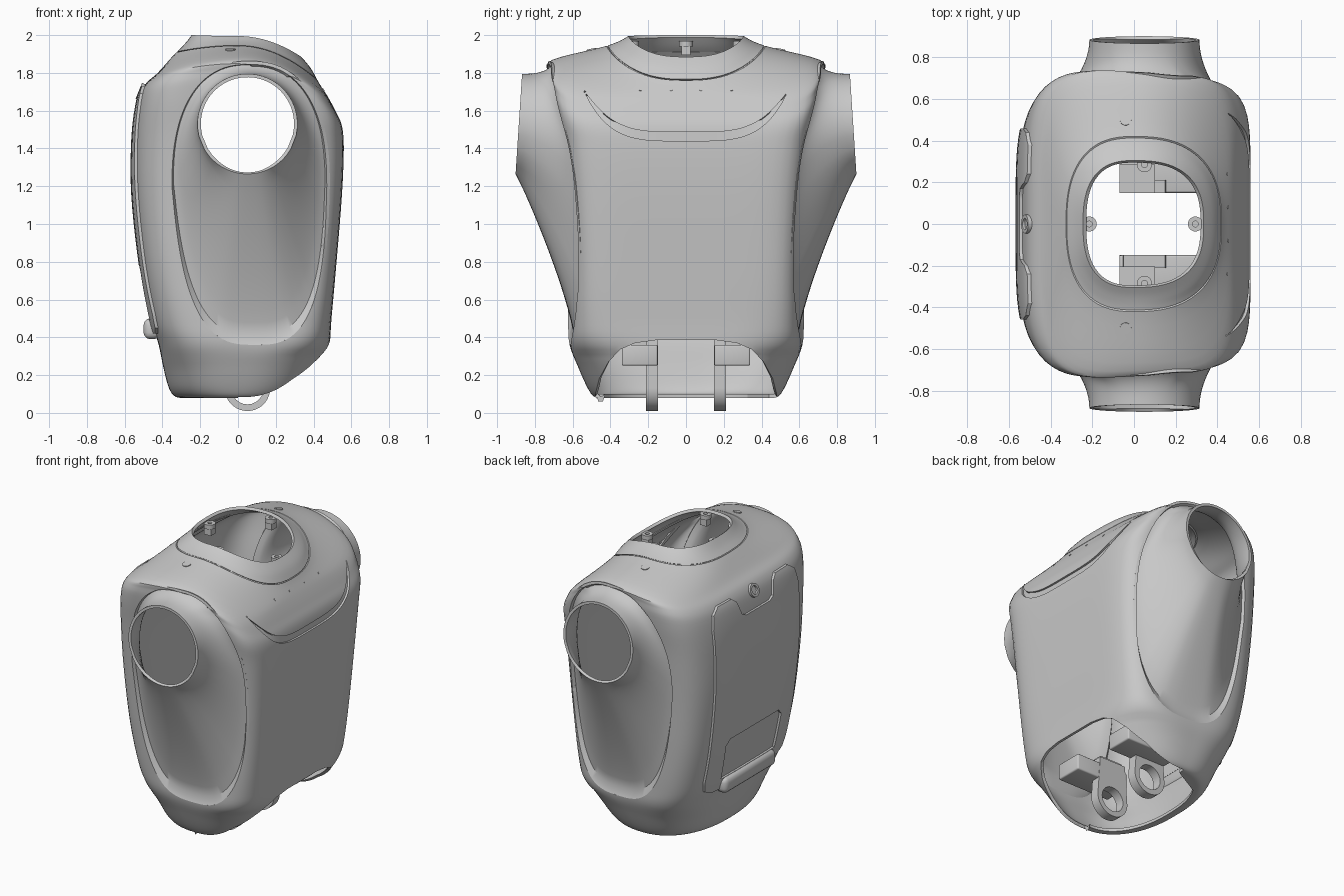
import bpy, bmesh, math
from mathutils import Vector
from mathutils.bvhtree import BVHTree

if "Cube" in bpy.data.objects:
    bpy.data.objects.remove(bpy.data.objects["Cube"])

grey = bpy.data.materials.new("shell grey")
grey.use_nodes = True
grey.diffuse_color = (.58, .58, .58, 1)
grey.node_tree.nodes["Principled BSDF"].inputs["Base Color"].default_value = grey.diffuse_color


def make(name, verts, faces):
    me = bpy.data.meshes.new(name)
    me.from_pydata([tuple(v) for v in verts], [], faces)
    me.materials.append(grey)
    ob = bpy.data.objects.new(name, me)
    bpy.context.collection.objects.link(ob)
    return ob


def loft(name, rings, caps=False):
    n = len(rings[0])
    faces = [(i * n + j, i * n + (j + 1) % n, (i + 1) * n + (j + 1) % n, (i + 1) * n + j)
             for i in range(len(rings) - 1) for j in range(n)]
    if caps:
        faces += [tuple(range(n))[::-1], tuple(range((len(rings) - 1) * n, len(rings) * n))]
    ob = make(name, [v for r in rings for v in r], faces)
    if caps:
        bm = bmesh.new()
        bm.from_mesh(ob.data)
        bmesh.ops.recalc_face_normals(bm, faces=bm.faces)
        bm.to_mesh(ob.data)
        bm.free()
    return ob


def prism(name, outline, axis, lo, hi):
    def at(p, d):
        return (d, p[0], p[1]) if axis == "x" else (p[0], d, p[1])
    return loft(name, [[at(p, d) for p in outline] for d in (lo, hi)], True)


def modify(ob, kind, **settings):
    m = ob.modifiers.new(kind.title(), kind)
    for key, value in settings.items():
        setattr(m, key, value)
    dg = bpy.context.evaluated_depsgraph_get()
    me = bpy.data.meshes.new_from_object(ob.evaluated_get(dg))
    ob.modifiers.clear()
    ob.data = me


def combine(ob, tool, operation="DIFFERENCE"):
    modify(ob, "BOOLEAN", object=tool, operation=operation, solver="EXACT")
    bpy.data.objects.remove(tool)


def smooth(ob, angle=30):
    bpy.ops.object.select_all(action="DESELECT")
    bpy.context.view_layer.objects.active = ob
    ob.select_set(True)
    bpy.ops.object.shade_smooth_by_angle(angle=math.radians(angle))


def power(v, n):
    return math.copysign(abs(v) ** (2 / n), v)


# Torso sections: front x, back x, half width, squareness, front z, side z, back z
sections = [
    (.30, -.28, .44, 2.3, .08, .08, .08), (.36, -.33, .485, 2.3, .085, .085, .085),
    (.40, -.365, .52, 2.5, .13, .13, .13), (.46, -.395, .57, 2.8, .24, .24, .24),
    (.485, -.42, .615, 3.5, .36, .36, .36), (.495, -.46, .62, 4, .5, .5, .5),
    (.52, -.51, .625, 4.4, .78, .78, .78), (.55, -.55, .645, 4.4, 1.15, 1.15, 1.15),
    (.56, -.55, .675, 4.4, 1.4, 1.45, 1.45), (.55, -.525, .71, 4.4, 1.52, 1.68, 1.65),
    (.515, -.49, .725, 4.2, 1.6, 1.81, 1.74), (.475, -.425, .705, 3.7, 1.675, 1.87, 1.8),
    (.43, -.34, .45, 2.6, 1.745, 1.935, 1.895), (.385, -.285, .36, 2.6, 1.825, 1.965, 1.95),
    (.335, -.245, .305, 2.6, 1.885, 1.995, 2)]


def section_at(t):
    i = min(int(t), len(sections) - 2)
    f = t - i
    a, b, c, d = (sections[min(max(i + k, 0), len(sections) - 1)] for k in (-1, 0, 1, 2))
    return [q + f * (r - p + f * (2 * p - 5 * q + 4 * r - s + f * (3 * (q - r) + s - p))) / 2
            for p, q, r, s in zip(a, b, c, d)]


def ring(section, n=128, inset=0):
    xf, xb, w, e, zf, zs, zb = section
    boxy = max(0, e - 3.2)
    pts = []
    for k in range(n):
        a = 2 * math.pi * k / n
        c, s = math.cos(a), math.sin(a)
        # the chest is squarer than the back and slightly narrower
        m = e + 2.6 * boxy if c > 0 else e
        r = (abs(c) ** m + abs(s) ** m) ** (-1 / m)
        c, s = c * r, s * r
        x, z = (xf, zf) if c > 0 else (-xb, zb)
        pts.append((c * (x - inset), s * (w * (1 - .045 * boxy * c) - inset),
                    zs + (z - zs) * c * c - inset * .6))
    return pts


steps = 5
rings = []
for k in range((len(sections) - 1) * steps + 1):
    t = k / steps
    rings.append(ring(section_at(t)))
    if k == 12 * steps + 1:  # collar seam groove
        rings += [ring(section_at(t + .01), inset=.008), ring(section_at(t + .06), inset=.008),
                  ring(section_at(t + .07))]
skin = loft("back_plate", rings)
bm = bmesh.new()
bm.from_mesh(skin.data)
tree = BVHTree.FromBMesh(bm)
bm.free()
torso = loft("torso_shell", rings, True)


def hit(origin, direction):
    return tree.ray_cast(Vector(origin), Vector(direction))[:2]


# Side panel outline, also used to open the torso sides
def egg(a):
    e = 2.4 if math.sin(a) > 0 else 3
    c, s = power(math.cos(a), e), power(math.sin(a), e)
    low = max(0, -s)
    return .06 + .03 * low + .41 * c * (1 - .12 * low), 1.2 + (.645 if s > 0 else .84) * s


outline = [egg(2 * math.pi * k / 96) for k in range(96)]
for lo, hi in ((.2, 1.2), (-1.2, -.2)):
    combine(torso, prism("side_cutter", outline, "y", lo, hi))

# Arm sleeves flaring out of the recessed side panels
rows = 14
sleeve_rings = [[] for _ in range(rows + 2)]
for x, z in outline:
    y = hit((x, 2, z), (0, -1, 0))[0].y
    a = math.atan2(z - 1.3, x - .05)
    cx, cz = .05 + .265 * math.cos(a), 1.53 + .265 * math.sin(a)
    end = .885 - (cz - 1.53) * .065
    k = 1.05 + .9 * (math.sin(a) + 1)
    bend = 1.1 - .12 * min(0, math.sin(a))
    sleeve_rings[0].append((x, y, z))
    for i in range(rows + 1):
        s = i / rows
        f = .06 + .94 * (1 - (1 - s) ** k)
        sleeve_rings[i + 1].append((x + (cx - x) * f, y - .02 + (end - y + .02) * s ** bend,
                                    z + (cz - z) * f))
sleeves = loft("arm_sleeves", [r[::-1] for r in sleeve_rings])
if sum(p.normal.y for p in sleeves.data.polygons) < 0:
    sleeves.data.flip_normals()
modify(sleeves, "MIRROR", use_axis=(False, True, False))
modify(sleeves, "SOLIDIFY", thickness=.018, offset=-1)
smooth(sleeves, 35)

# Arched opening at the bottom of the chest
half = [(.49, -.1), (.48, .1), (.46, .18), (.41, .27), (.35, .335), (.27, .37), (.16, .385)]
arch = half + [(-y, z) for y, z in reversed(half)]
combine(torso, prism("arch_cutter", arch, "x", 0, 1))

# Curved chest groove, tapering at its ends
groove = []
for k in range(41):
    u = k / 20 - 1
    y, z = .53 * u, 1.463 + .225 * u ** 4
    h = .02 * (1 - u ** 10) + .003
    loop = []
    for dz, dx in ((h, .05), (h, -.014), (-h, -.014), (-h, .05)):
        p = hit((2, y, z + dz), (-1, 0, 0))[0]
        loop.append((p.x + dx, y, z + dz))
    groove.append(loop)
combine(torso, loft("groove_cutter", groove, True))

# Hollow the torso: keep only faces lying along its skin, then thicken them
bm = bmesh.new()
bm.from_mesh(torso.data)
inner = []
for f in bm.faces:
    _, normal, _, gap = tree.find_nearest(f.calc_center_median())
    if gap > .022 or normal.dot(f.normal) < -.3:
        inner.append(f)
bmesh.ops.delete(bm, geom=inner, context="FACES")
bm.to_mesh(torso.data)
bm.free()
modify(torso, "SOLIDIFY", thickness=.02, offset=-1)
smooth(torso)

# Raised back plate with a notched top and a grip recess
modify(skin, "SOLIDIFY", thickness=.015, offset=1)
half = [(.36, .42), (.42, .45), (.44, .52), (.46, 1.6), (.44, 1.69), (.38, 1.73),
        (.24, 1.73), (.2, 1.7), (.17, 1.61), (.13, 1.59)]
combine(skin, prism("plate_form", half + [(-y, z) for y, z in reversed(half)], "x", -1, -.2),
        "INTERSECT")
grip = [(-.29, .5), (.29, .5), (.3, .74), (.26, .78), (-.26, .78), (-.3, .74)]
combine(skin, prism("grip_cutter", grip, "x", -1, -.2))
smooth(skin)


def box(name, lo, hi, bevel=0):
    ob = prism(name, [(lo[1], lo[2]), (hi[1], lo[2]), (hi[1], hi[2]), (lo[1], hi[2])],
               "x", lo[0], hi[0])
    if bevel:
        modify(ob, "BEVEL", width=bevel, segments=3)
        smooth(ob)


def disc(name, centre, normal, radius, depth, hole=0):
    n = 24
    q = Vector(normal).to_track_quat("Z", "Y")
    path = [(radius, -depth / 2), (radius, depth / 2)]
    if hole:
        path = [(hole, -depth / 2)] + path + [(hole, depth / 2), (hole, -depth / 2)]
    loops = [[Vector(centre) + q @ Vector((r * math.cos(2 * math.pi * k / n),
              r * math.sin(2 * math.pi * k / n), d)) for k in range(n)] for r, d in path]
    ob = loft(name, loops, not hole)
    smooth(ob)
    return ob


box("grip_lip", (-.5, -.28, .39), (-.41, .28, .5), .035)

# Button ring on the upper back
p, normal = hit((-2, 0, 1.7), (1, 0, 0))
disc("back_button_ring", p, normal, .045, .03, .028)
disc("back_button", p, normal, .026, .008)

# Shoulder plugs and small chest studs
for side, y in (("left", .5), ("right", -.5)):
    p, normal = hit((-.04, y, 3), (0, 0, -1))
    disc(side + "_shoulder_plug", p, normal, .027, .01)
for y in (-.24, -.08, .08, .24):
    p, normal = hit((2, y, 1.71), (-1, 0, 0))
    disc("chest_stud", p, normal, .008, .006)

# Neck mounting tabs
for x, y, z in ((.05, .285, 1.955), (.05, -.285, 1.955), (-.215, 0, 1.955), (.295, 0, 1.86)):
    disc("neck_tab", (x, y, z), (0, 0, 1), .036, .03, .014)
    box("neck_tab_base", (x - .025, y - .025, z - .06), (x + .025, y + .025, z - .015))

# Waist links with pivot rings, and their mounting blocks
for s, side in ((1, "left"), (-1, "right")):
    arc = [(.05 + .12 * math.cos(a), .13 + .12 * math.sin(a))
           for a in (math.pi + math.pi * k / 20 for k in range(21))]
    link = prism(side + "_waist_link", arc + [(.15, .4), (-.05, .4)], "y",
                 s * .18 - .032, s * .18 + .032)
    combine(link, disc("pivot_cutter", (.05, s * .18, .13), (0, 1, 0), .085, .2))
    smooth(link)
    y0, y1 = sorted((s * .15, s * .34))
    box(side + "_waist_block", (-.07, y0, .25), (.33, y1, .36), .01)
    box(side + "_waist_post", (-.07, y0, .34), (.1, (y0 + y1) / 2 + .04, .45))
